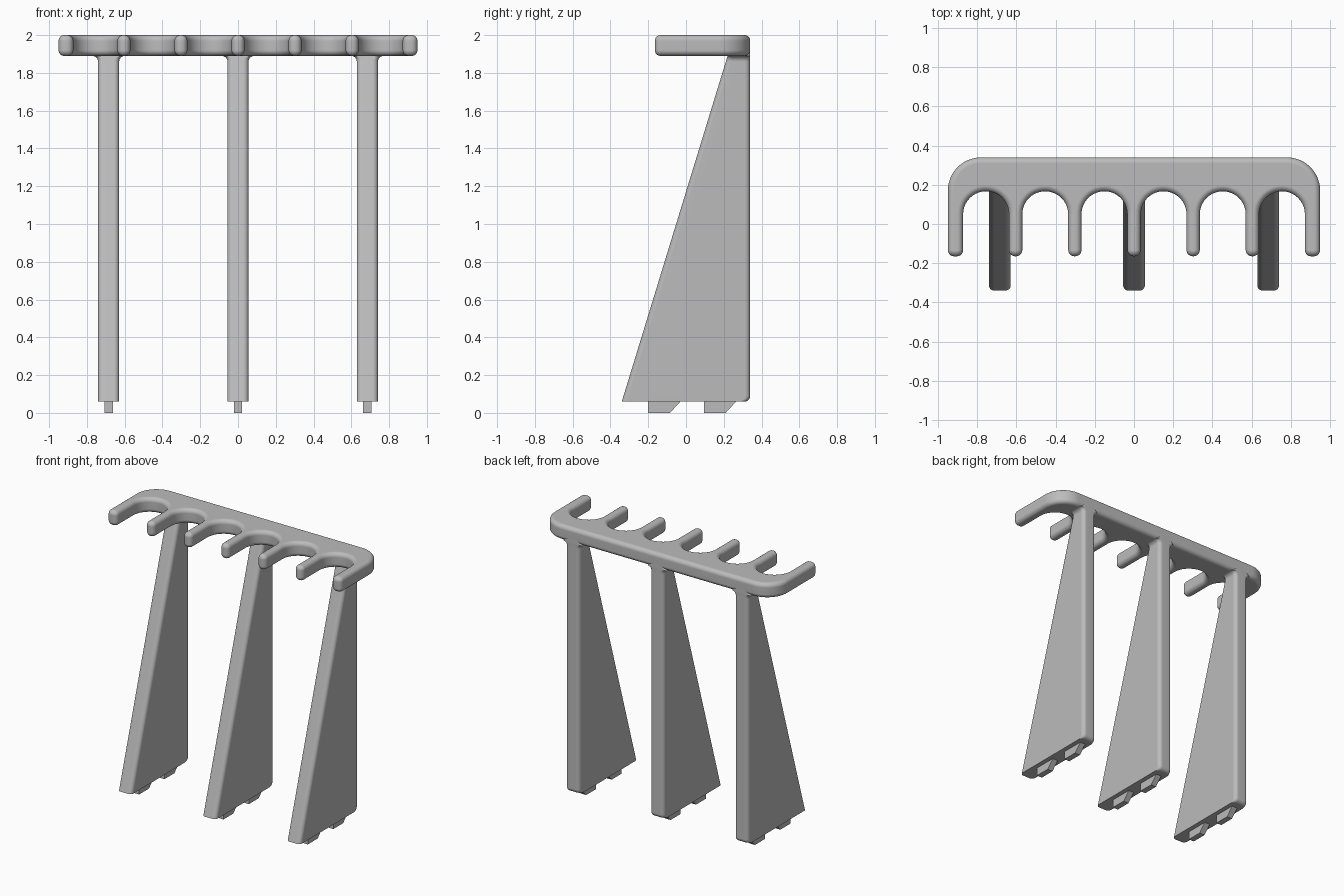
import bpy, bmesh
from math import sin, cos, radians, pi

if "Cube" in bpy.data.objects:
    bpy.data.objects.remove(bpy.data.objects["Cube"])

grey = bpy.data.materials.new("matte_grey")
grey.use_nodes = True
colour = (0.5, 0.5, 0.5, 1)
grey.diffuse_color = colour
grey.node_tree.nodes["Principled BSDF"].inputs["Base Color"].default_value = colour


def arc(cx, cy, r, start, end, steps):
    angles = [radians(start + (end - start) * i / steps) for i in range(steps + 1)]
    return [(cx + r * cos(a), cy + r * sin(a)) for a in angles]


def loft(name, rings, smooth=True):
    """Skin a stack of matching closed rings and cap both ends."""
    bm = bmesh.new()
    loops = [[bm.verts.new(p) for p in ring] for ring in rings]
    for low, high in zip(loops, loops[1:]):
        for i in range(len(low)):
            j = (i + 1) % len(low)
            bm.faces.new((low[i], low[j], high[j], high[i]))
    bm.faces.new(loops[0][::-1])
    bm.faces.new(loops[-1])
    bmesh.ops.recalc_face_normals(bm, faces=bm.faces)
    mesh = bpy.data.meshes.new(name)
    bm.to_mesh(mesh)
    bm.free()
    mesh.materials.append(grey)
    obj = bpy.data.objects.new(name, mesh)
    bpy.context.collection.objects.link(obj)
    if smooth:
        mesh.shade_smooth()
        mesh.set_sharp_from_angle(angle=radians(35))
        mod = obj.modifiers.new("flat_face_normals", 'WEIGHTED_NORMAL')
        mod.keep_sharp = True
    return obj


# Comb-shaped rack: back bar, seven tines, six round slots
HALF, BACK, TIP = 0.95, 0.34, -0.165
CORNER, PITCH, SLOT, SLOT_Y, TIP_R = 0.17, 0.302, 0.117, 0.05, 0.032
slots = [(i - 2.5) * PITCH for i in range(6)]


def rack_outline(inset):
    r = CORNER - inset
    pts = arc(HALF - CORNER, BACK - CORNER, r, 0, 90, 12)
    pts += arc(CORNER - HALF, BACK - CORNER, r, 90, 180, 12)
    lefts = [-HALF] + [s + SLOT for s in slots]
    rights = [s - SLOT for s in slots] + [HALF]
    for i, (left, right) in enumerate(zip(lefts, rights)):
        pts += arc(left + TIP_R, TIP + TIP_R, TIP_R - inset, 180, 270, 5)
        pts += arc(right - TIP_R, TIP + TIP_R, TIP_R - inset, 270, 360, 5)
        if i < len(slots):
            pts += arc(slots[i], SLOT_Y, SLOT + inset, 180, 0, 20)
    return pts


EDGE, BOTTOM, TOP = 0.03, 1.89, 2.0
steps = [pi / 2 * i / 6 for i in range(7)]
levels = [(EDGE * (1 - sin(a)), BOTTOM + EDGE * (1 - cos(a))) for a in steps]
levels += [(inset, BOTTOM + TOP - z) for inset, z in reversed(levels)]
loft("rack", [[(x, y, z) for x, y in rack_outline(d)] for d, z in levels])

# Tapered legs with rounded edges and a flared joint under the rack
LEG_HALF, LEG_BASE, LEG_R = 0.056, 0.06, 0.028


def leg_ring(cx, z, half, back):
    front = -0.34 + 0.56 * (z - LEG_BASE) / (BOTTOM - LEG_BASE)
    r = LEG_R
    ring = arc(cx + half - r, back - r, r, 0, 90, 5)
    ring += arc(cx - half + r, back - r, r, 90, 180, 5)
    ring += arc(cx - half + r, front + r, r, 180, 270, 5)
    ring += arc(cx + half - r, front + r, r, 270, 360, 5)
    return [(x, y, z) for x, y in ring]


def leg(name, cx):
    rings = [leg_ring(cx, LEG_BASE + EDGE * (1 - cos(a)), LEG_HALF,
                      BACK - EDGE * (1 - sin(a))) for a in steps]
    rings += [leg_ring(cx, BOTTOM - EDGE * (1 - sin(a)),
                       LEG_HALF + EDGE * (1 - cos(a)), BACK) for a in steps]
    rings.append(leg_ring(cx, BOTTOM + EDGE, LEG_HALF, BACK))
    loft(name, rings)


# Small foot pegs with a sloped rear end
def peg(name, cx, y):
    profile = [(y, 0), (y + 0.115, 0), (y + 0.175, 0.065), (y, 0.065)]
    loft(name, [[(cx + s * 0.022, py, pz) for py, pz in profile] for s in (-1, 1)],
         smooth=False)


for side, cx in (("right", -0.685), ("middle", 0), ("left", 0.685)):
    leg(side + "_leg", cx)
    peg(side + "_front_peg", cx, -0.2)
    peg(side + "_rear_peg", cx, 0.095)
